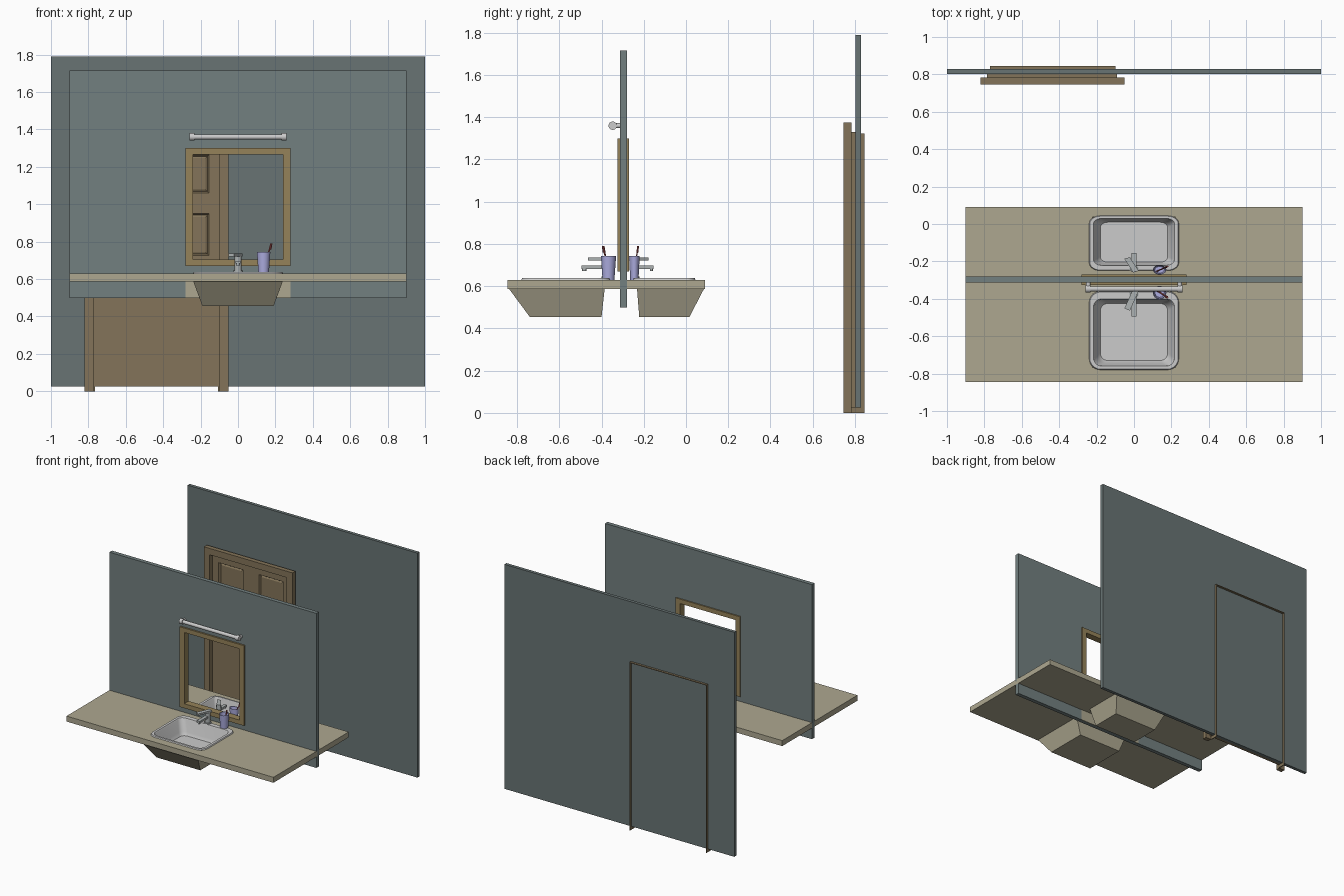
import bpy, bmesh, math
from mathutils import Vector, Matrix

if "Cube" in bpy.data.objects:
    bpy.data.objects.remove(bpy.data.objects["Cube"])

MIRROR_Y, SQUASH = -0.295, 0.70   # the fake reflection is a flattened copy behind the wall


def mat(name, rgb):
    m = bpy.data.materials.new(name)
    m.diffuse_color = (*rgb, 1)
    m.use_nodes = True
    m.node_tree.nodes["Principled BSDF"].inputs["Base Color"].default_value = m.diffuse_color
    return m


WALL = mat("wall_paint", (0.17, 0.215, 0.215))
BACK = mat("back_wall_paint", (0.14, 0.175, 0.175))
STONE = mat("counter_stone", (0.42, 0.39, 0.28))
WOOD = mat("door_wood", (0.23, 0.175, 0.10))
FRAME = mat("frame_wood", (0.30, 0.225, 0.10))
CERAMIC = mat("ceramic", (0.55, 0.55, 0.55))
METAL = mat("metal", (0.42, 0.45, 0.45))
LILAC = mat("cup_plastic", (0.42, 0.42, 0.75))
RED = mat("brush_plastic", (0.40, 0.08, 0.08))


def finish(name, bm, m, smooth=False):
    bmesh.ops.recalc_face_normals(bm, faces=bm.faces)
    me = bpy.data.meshes.new(name)
    bm.to_mesh(me)
    bm.free()
    me.materials.append(m)
    ob = bpy.data.objects.new(name, me)
    bpy.context.collection.objects.link(ob)
    if smooth:
        bpy.context.view_layer.objects.active = ob
        ob.select_set(True)
        bpy.ops.object.shade_smooth_by_angle(angle=math.radians(35))
        ob.select_set(False)
    return ob


def add_box(bm, x0, x1, y0, y1, z0, z1):
    c = Vector((x0 + x1, y0 + y1, z0 + z1)) / 2
    s = Matrix.Diagonal((x1 - x0, y1 - y0, z1 - z0, 1))
    bmesh.ops.create_cube(bm, size=1, matrix=Matrix.Translation(c) @ s)


def box(name, m, *dims):
    bm = bmesh.new()
    add_box(bm, *dims)
    return finish(name, bm, m)


def plate(name, m, outer, inner, a0, a1, axis="y"):
    """Rectangular plate with a rectangular hole, extruded along y or z."""
    bm = bmesh.new()
    rings = []
    for (u0, u1, v0, v1), a in ((outer, a0), (outer, a1), (inner, a1), (inner, a0)):
        uv = ((u0, v0), (u1, v0), (u1, v1), (u0, v1))
        rings.append([bm.verts.new((u, a, v) if axis == "y" else (u, v, a)) for u, v in uv])
    for k in range(4):
        p, q = rings[k], rings[(k + 1) % 4]
        for i in range(4):
            j = (i + 1) % 4
            bm.faces.new((p[i], p[j], q[j], q[i]))
    return finish(name, bm, m)


def arch(name, m, x0, x1, top, w, y0, y1):
    """Three-sided door surround, open at the floor."""
    bm = bmesh.new()
    pts = [(x0, 0), (x0, top), (x1, top), (x1, 0),
           (x1 - w, 0), (x1 - w, top - w), (x0 + w, top - w), (x0 + w, 0)]
    f = bm.faces.new([bm.verts.new((x, y0, z)) for x, z in pts])
    r = bmesh.ops.extrude_face_region(bm, geom=[f])
    bmesh.ops.translate(bm, vec=(0, y1 - y0, 0),
                        verts=[v for v in r["geom"] if isinstance(v, bmesh.types.BMVert)])
    return finish(name, bm, m)


def rod(bm, a, b, r0, r1=None, seg=16):
    a, b = Vector(a), Vector(b)
    d = b - a
    mx = Matrix.Translation((a + b) / 2) @ d.to_track_quat("Z", "Y").to_matrix().to_4x4()
    bmesh.ops.create_cone(bm, cap_ends=True, segments=seg, radius1=r0,
                          radius2=r0 if r1 is None else r1, depth=d.length, matrix=mx)


def loft(bm, rings, cap=True):
    rows = [[bm.verts.new(p) for p in r] for r in rings]
    for p, q in zip(rows, rows[1:]):
        for i in range(len(p)):
            j = (i + 1) % len(p)
            bm.faces.new((p[i], p[j], q[j], q[i]))
    if cap:
        bm.faces.new(rows[-1])


def rounded(hx, y0, y1, z, r, n=6):
    out = []
    for k, (cx, cy) in enumerate(((hx - r, y1 - r), (r - hx, y1 - r), (r - hx, y0 + r), (hx - r, y0 + r))):
        for i in range(n + 1):
            t = (k + i / n) * math.pi / 2
            out.append((cx + r * math.cos(t), cy + r * math.sin(t), z))
    return out


def circle(cx, cy, z, r, n=24):
    return [(cx + r * math.cos(2 * math.pi * i / n), cy + r * math.sin(2 * math.pi * i / n), z)
            for i in range(n)]


# mirror wall with its opening, wooden frame and the strip below the counter
plate("mirror_wall", WALL, (-0.9, 0.9, 0.5, 1.715), (-0.26, 0.26, 0.69, 1.28), -0.312, -0.28)
plate("mirror_frame", FRAME, (-0.28, 0.28, 0.67, 1.3), (-0.24, 0.24, 0.705, 1.265), -0.325, -0.27)
box("splash_strip", STONE, -0.28, 0.28, -0.3135, -0.2785, 0.5, 0.59)

# light bar
bm = bmesh.new()
rod(bm, (-0.25, -0.347, 1.36), (0.25, -0.347, 1.36), 0.014)
for s in (-1, 1):
    rod(bm, (s * 0.232, -0.347, 1.36), (s * 0.258, -0.347, 1.36), 0.02)
    rod(bm, (s * 0.245, -0.347, 1.36), (s * 0.245, -0.31, 1.36), 0.012)
finish("light_bar", bm, CERAMIC, True)

reflected = []

# counter half with a hole for the bowl
reflected.append(plate("counter", STONE, (-0.9, 0.9, -0.845, MIRROR_Y),
                       (-0.222, 0.222, -0.768, -0.375), 0.587, 0.63, "z"))

# tapered basin underside
bm = bmesh.new()
loft(bm, [[(-0.24, -0.84, 0.59), (0.24, -0.84, 0.59), (0.24, -0.385, 0.59), (-0.24, -0.385, 0.59)],
          [(-0.19, -0.74, 0.455), (0.19, -0.74, 0.455), (0.19, -0.4, 0.455), (-0.19, -0.4, 0.455)]])
ob = finish("basin_underside", bm, STONE)
reflected.append(ob)

# sink rim and bowl
bm = bmesh.new()
loft(bm, [rounded(0.24, -0.78, -0.36, 0.63, 0.06), rounded(0.236, -0.776, -0.364, 0.638, 0.057),
          rounded(0.217, -0.76, -0.4, 0.638, 0.045), rounded(0.211, -0.756, -0.404, 0.63, 0.042),
          rounded(0.196, -0.745, -0.412, 0.54, 0.045), rounded(0.18, -0.73, -0.425, 0.515, 0.04)])
reflected.append(finish("sink_bowl", bm, CERAMIC, True))

# faucet: body, spout with nozzle, swivelled lever
bm = bmesh.new()
rod(bm, (0, -0.375, 0.632), (0, -0.375, 0.645), 0.026)
rod(bm, (0, -0.375, 0.64), (0, -0.375, 0.722), 0.02)
add_box(bm, -0.013, 0.013, -0.495, -0.375, 0.682, 0.698)
rod(bm, (0, -0.482, 0.672), (0, -0.482, 0.684), 0.01)
lever = bmesh.new()
add_box(lever, -0.016, 0.016, -0.09, 0.025, 0, 0.014)
lever.transform(Matrix.Translation((0, -0.375, 0.722)) @ Matrix.Rotation(-0.42, 4, "Z"))
tmp = bpy.data.meshes.new("lever")
lever.to_mesh(tmp)
lever.free()
bm.from_mesh(tmp)
bpy.data.meshes.remove(tmp)
reflected.append(finish("faucet", bm, METAL, True))

# cup and toothbrush
bm = bmesh.new()
loft(bm, [circle(0.137, -0.367, z, r) for z, r in
          ((0.645, 0.001), (0.645, 0.025), (0.742, 0.033), (0.744, 0.036), (0.63, 0.028))])
reflected.append(finish("cup", bm, LILAC, True))
bm = bmesh.new()
rod(bm, (0.122, -0.355, 0.648), (0.172, -0.388, 0.765), 0.005, 0.004, 8)
rod(bm, (0.172, -0.388, 0.76), (0.178, -0.392, 0.79), 0.007, 0.006, 8)
reflected.append(finish("toothbrush", bm, RED, True))

# flattened reflections behind the wall
flip = (Matrix.Translation((0, MIRROR_Y, 0)) @ Matrix.Diagonal((1, -SQUASH, 1, 1))
        @ Matrix.Translation((0, -MIRROR_Y, 0)))
for ob in reflected:
    twin = ob.copy()
    twin.data = ob.data.copy()
    twin.data.transform(flip)
    twin.data.flip_normals()
    twin.name = "reflected_" + ob.name
    bpy.context.collection.objects.link(twin)

# back wall, door casing and thin jamb
box("back_wall", BACK, -1, 1, 0.802, 0.828, 0.025, 1.79)
arch("door_casing", WOOD, -0.82, -0.05, 1.375, 0.05, 0.747, 0.783)
arch("door_jamb", WOOD, -0.77, -0.10, 1.322, 0.006, 0.783, 0.845)

# panelled door
bm = bmesh.new()
xs = (-0.785, -0.715, -0.505, -0.365, -0.155, -0.09)
zs = (0.025, 0.725, 0.95, 1.06, 1.265, 1.33)
g = [[bm.verts.new((x, 0.781, z)) for x in xs] for z in zs]
panels = []
for j in range(5):
    for i in range(5):
        f = bm.faces.new((g[j][i], g[j][i + 1], g[j + 1][i + 1], g[j + 1][i]))
        if i in (1, 3) and j in (1, 3):
            panels.append(f)
bm.normal_update()
rim = bmesh.ops.extrude_edge_only(bm, edges=[e for e in bm.edges if e.is_boundary])
bmesh.ops.translate(bm, vec=(0, 0.021, 0),
                    verts=[v for v in rim["geom"] if isinstance(v, bmesh.types.BMVert)])
bmesh.ops.inset_individual(bm, faces=panels, thickness=0.012, depth=-0.014)
bmesh.ops.inset_individual(bm, faces=panels, thickness=0.014, depth=0.006)
finish("door", bm, WOOD)
